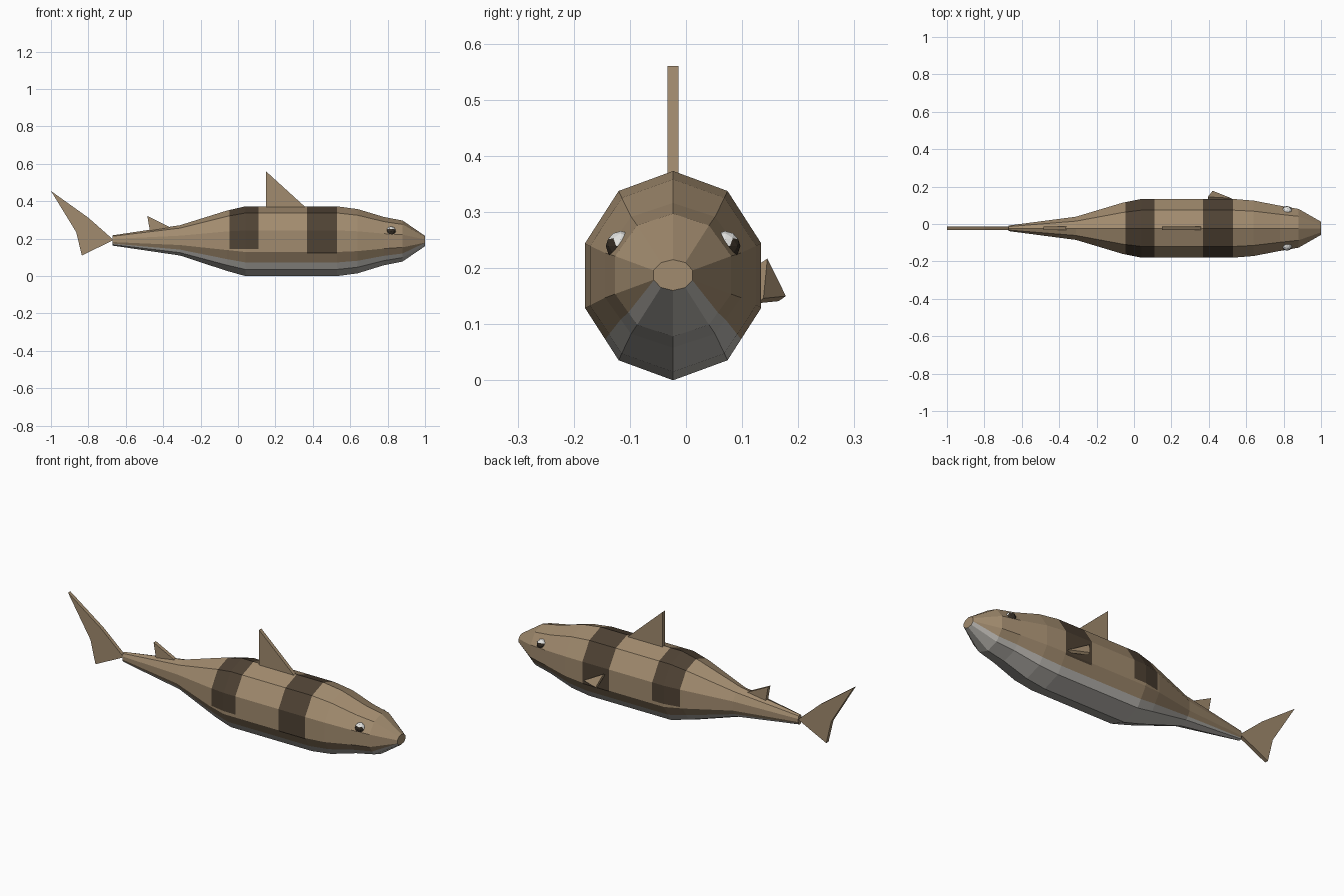
import bpy
import bmesh
from math import sin, cos, radians
from mathutils import Vector

if "Cube" in bpy.data.objects:
    bpy.data.objects.remove(bpy.data.objects["Cube"], do_unlink=True)

MID_Y = -0.023


def make_material(name, rgb):
    mat = bpy.data.materials.new(name)
    mat.use_nodes = True
    color = (*[(c / 255) ** 2.2 for c in rgb], 1)
    mat.diffuse_color = color
    mat.node_tree.nodes["Principled BSDF"].inputs["Base Color"].default_value = color
    return mat


tan = make_material("tan skin", (160, 138, 110))
stripe = make_material("dark brown stripe", (80, 68, 55))
belly = make_material("pale grey belly", (182, 179, 173))
white = make_material("eye white", (225, 225, 222))
dark = make_material("eye dark", (55, 48, 40))


def finish(bm, name, mats):
    bmesh.ops.recalc_face_normals(bm, faces=bm.faces)
    mesh = bpy.data.meshes.new(name)
    bm.to_mesh(mesh)
    bm.free()
    for mat in mats:
        mesh.materials.append(mat)
    obj = bpy.data.objects.new(name, mesh)
    bpy.context.collection.objects.link(obj)
    return obj


def prism(name, points, offset, mat):
    """Flat fin: an outline swept along an offset."""
    bm = bmesh.new()
    face = bm.faces.new([bm.verts.new(p) for p in points])
    swept = bmesh.ops.extrude_face_region(bm, geom=[face], use_keep_orig=True)
    verts = [v for v in swept["geom"] if isinstance(v, bmesh.types.BMVert)]
    bmesh.ops.translate(bm, verts=verts, vec=offset)
    return finish(bm, name, [mat])


# Body: ten-sided rings; each station is x, top, bottom, half width, belly line
stations = [
    (-0.67, 0.218, 0.163, 0.015, 0.6),
    (-0.31, 0.272, 0.11, 0.062, 0.6),
    (-0.06, 0.350, 0.028, 0.137, 0.6),
    (0.04, 0.373, 0.0, 0.157, 0.6),
    (0.53, 0.373, 0.0, 0.157, 0.6),
    (0.64, 0.358, 0.015, 0.148, 0.6),
    (0.78, 0.316, 0.058, 0.121, 0.6),
    (0.88, 0.297, 0.078, 0.1035, 0.6),
    (1.0, 0.215, 0.16, 0.035, 0.05),
]


def ring_points(x, top, bottom, half, line):
    centre, rz, ry = (top + bottom) / 2, (top - bottom) / 2, half / sin(radians(72))
    corners = [Vector((x, MID_Y + ry * sin(radians(36 * i)),
                       centre + rz * cos(radians(36 * i)))) for i in range(10)]
    left_line = corners[3].lerp(corners[4], line)
    right_line = corners[7].lerp(corners[6], line)
    return corners[:4] + [left_line] + corners[4:7] + [right_line] + corners[7:]


bm = bmesh.new()
rings = [[bm.verts.new(p) for p in ring_points(*s)] for s in stations]
for a, b in zip(rings, rings[1:]):
    for i in range(12):
        j = (i + 1) % 12
        face = bm.faces.new((a[i], a[j], b[j], b[i]))
        face.material_index = 2 if 4 <= i < 8 else 0
bm.faces.new(rings[0])
bm.faces.new(rings[-1])

# Saddle stripes: cut the skin at each edge, then colour the faces inside
for x0, x1, low in ((-0.045, 0.11, 0.145), (0.37, 0.53, 0.12)):
    for x in (x0, x1):
        bmesh.ops.bisect_plane(bm, geom=bm.verts[:] + bm.edges[:] + bm.faces[:],
                               dist=1e-5, plane_co=(x, 0, 0), plane_no=(1, 0, 0))
    inside = [f for f in bm.faces if x0 < f.calc_center_median().x < x1]
    edges = list({e for f in inside for e in f.edges})
    verts = list({v for f in inside for v in f.verts})
    bmesh.ops.bisect_plane(bm, geom=verts + edges + inside, dist=1e-5,
                           plane_co=(0, 0, low), plane_no=(0, 0, 1))
    for f in bm.faces:
        c = f.calc_center_median()
        if x0 < c.x < x1 and c.z > low:
            f.material_index = 1
finish(bm, "body", [tan, stripe, belly])

# Fins on the centre line
upright = {
    "dorsal_fin": [(0.15, 0.56), (0.15, 0.36), (0.37, 0.36)],
    "small_dorsal_fin": [(-0.485, 0.322), (-0.47, 0.235), (-0.35, 0.255)],
    "tail_fin": [(-1, 0.455), (-0.865, 0.235), (-0.835, 0.11), (-0.665, 0.193), (-0.8, 0.312)],
}
for name, outline in upright.items():
    prism(name, [(x, MID_Y - 0.01, z) for x, z in outline], (0, 0.02, 0), tan)

# Single side fin
prism("side_fin", [(0.52, 0.138, 0.146), (0.395, 0.145, 0.217), (0.42, 0.178, 0.15)],
      (0, -0.013, -0.009), tan)

# Eyes: low-poly balls, pale above and dark below
for name, side in (("left_eye", 1), ("right_eye", -1)):
    bm = bmesh.new()
    bmesh.ops.create_icosphere(bm, subdivisions=2, radius=0.027)
    for f in bm.faces:
        n = f.calc_center_median().normalized()
        f.material_index = 0 if n.z - 0.45 * side * n.y > 0.15 else 1
    bmesh.ops.translate(bm, verts=bm.verts, vec=(0.818, MID_Y + side * 0.093, 0.239))
    finish(bm, name, [white, dark])
